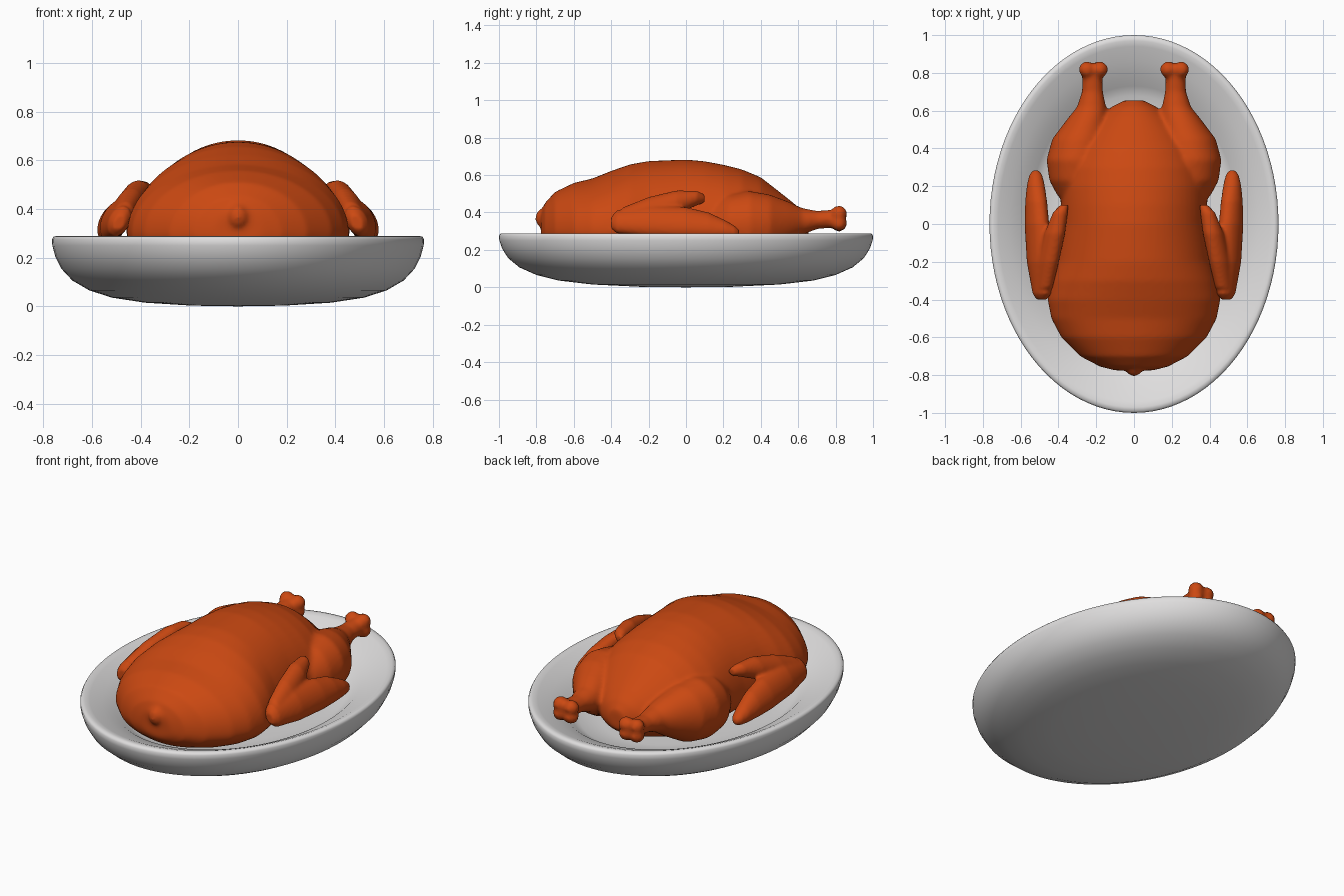
import bpy, bmesh, math
from mathutils import Matrix


def material(name, rgb):
    m = bpy.data.materials.new(name)
    m.diffuse_color = (*rgb, 1)
    return m


ROAST = material("roasted skin", (0.60, 0.066, 0.006))
CHINA = material("white china", (0.74, 0.73, 0.73))


def finish(bm, name, mat):
    bmesh.ops.recalc_face_normals(bm, faces=bm.faces)
    me = bpy.data.meshes.new(name)
    bm.to_mesh(me)
    bm.free()
    me.materials.append(mat)
    for p in me.polygons:
        p.use_smooth = True
    ob = bpy.data.objects.new(name, me)
    bpy.context.collection.objects.link(ob)
    return ob


def loft(bm, rings, tilt=0.0, side=1, n=40):
    """Skin elliptical rings along y: (y, x, z, half width, up, down)."""
    loops = []
    for y, x, z, w, up, dn in rings:
        loop = []
        for i in range(n):
            a = 2 * math.pi * i / n
            u, v = w * math.cos(a), math.sin(a)
            v *= up if v > 0 else dn
            px = x + u * math.cos(tilt) - v * math.sin(tilt)
            pz = z + u * math.sin(tilt) + v * math.cos(tilt)
            loop.append(bm.verts.new((side * px, y, pz)))
        loops.append(loop)
    for a, b in zip(loops, loops[1:]):
        for i in range(n):
            j = (i + 1) % n
            bm.faces.new((a[i], a[j], b[j], b[i]))
    bm.faces.new(loops[0])
    bm.faces.new(loops[-1])


def ball(bm, pos, r, scale=(1, 1, 1)):
    mat = Matrix.Translation(pos) @ Matrix.Diagonal((*scale, 1))
    bmesh.ops.create_icosphere(bm, subdivisions=3, radius=r, matrix=mat)


def blend(ob, voxel, rounds):
    """Fuse overlapping lumps into one smooth skin."""
    r = ob.modifiers.new("fuse", 'REMESH')
    r.mode = 'VOXEL'
    r.voxel_size = voxel
    r.use_smooth_shade = True
    s = ob.modifiers.new("soften", 'SMOOTH')
    s.factor = 0.5
    s.iterations = rounds


# Oval dish: one profile (radius fraction, height) spun around an ellipse
profile = [(0.25, 0.003), (0.5, 0.015), (0.68, 0.036), (0.80, 0.066), (0.89, 0.106),
           (0.95, 0.155), (0.982, 0.205), (0.998, 0.25), (1.0, 0.275), (0.992, 0.287),
           (0.97, 0.289), (0.94, 0.281), (0.86, 0.247), (0.78, 0.215), (0.73, 0.18),
           (0.68, 0.155), (0.55, 0.142), (0.25, 0.135)]
bm = bmesh.new()
N = 96
rows = [[bm.verts.new((0.765 * r * math.cos(2 * math.pi * i / N),
                       r * math.sin(2 * math.pi * i / N), z)) for i in range(N)]
        for r, z in profile]
for a, b in zip(rows, rows[1:]):
    for i in range(N):
        j = (i + 1) % N
        bm.faces.new((a[i], a[j], b[j], b[i]))
for row, z in ((rows[0], 0.0), (rows[-1], 0.134)):
    c = bm.verts.new((0, 0, z))
    for i in range(N):
        bm.faces.new((row[i], row[(i + 1) % N], c))
finish(bm, "oval_dish", CHINA)

# Bird body with breast, thighs, leg bones and neck stub
bm = bmesh.new()
body = [(-0.775, 0.10, 0.40, 0.25), (-0.755, 0.18, 0.45, 0.22), (-0.70, 0.285, 0.51, 0.18),
        (-0.60, 0.385, 0.558, 0.15), (-0.50, 0.438, 0.582, 0.13), (-0.40, 0.457, 0.622, 0.12),
        (-0.30, 0.442, 0.657, 0.12), (-0.20, 0.412, 0.675, 0.12), (0.0, 0.388, 0.683, 0.12),
        (0.10, 0.388, 0.674, 0.12), (0.20, 0.39, 0.655, 0.12), (0.30, 0.375, 0.63, 0.12),
        (0.40, 0.33, 0.588, 0.13), (0.50, 0.25, 0.51, 0.16), (0.57, 0.18, 0.455, 0.19),
        (0.62, 0.12, 0.41, 0.22), (0.655, 0.05, 0.36, 0.25)]
loft(bm, [(y, 0, 0.30, w, top - 0.30, 0.30 - low) for y, w, top, low in body], n=64)
ball(bm, (0, -0.765, 0.37), 0.042, (1, 1, 1.2))
leg = [(0.10, 0.28, 0.32, 0.05, 0.05), (0.15, 0.295, 0.325, 0.11, 0.12),
       (0.23, 0.30, 0.33, 0.148, 0.165), (0.34, 0.30, 0.335, 0.163, 0.18),
       (0.45, 0.285, 0.335, 0.148, 0.16), (0.55, 0.25, 0.345, 0.108, 0.112),
       (0.62, 0.225, 0.352, 0.077, 0.072), (0.70, 0.22, 0.36, 0.056, 0.049),
       (0.76, 0.22, 0.365, 0.053, 0.049), (0.81, 0.22, 0.365, 0.055, 0.05)]
for s in (1, -1):
    loft(bm, [(y, x, z, w, h, h) for y, x, z, w, h in leg], side=s)
    for x, z in ((0.25, 0.395), (0.25, 0.343), (0.18, 0.39), (0.183, 0.34)):
        ball(bm, (s * x, 0.818, z), 0.043)
blend(finish(bm, "roast_bird", ROAST), 0.013, 5)

# Folded wings: upper arm and forearm leaning against the body
forearm = [(-0.40, 0.488, 0.345, 0.025, 0.035), (-0.37, 0.488, 0.35, 0.043, 0.065),
           (-0.20, 0.502, 0.355, 0.056, 0.092), (0.0, 0.514, 0.345, 0.056, 0.09),
           (0.12, 0.518, 0.33, 0.052, 0.075), (0.21, 0.52, 0.308, 0.045, 0.052),
           (0.26, 0.52, 0.295, 0.034, 0.035), (0.285, 0.52, 0.29, 0.016, 0.016)]
upper = [(0.10, 0.37, 0.475, 0.022, 0.022), (0.06, 0.39, 0.477, 0.04, 0.038),
         (-0.05, 0.42, 0.455, 0.052, 0.066), (-0.20, 0.455, 0.412, 0.052, 0.075),
         (-0.34, 0.478, 0.37, 0.042, 0.06)]
for s, label in ((1, "right"), (-1, "left")):
    bm = bmesh.new()
    for part in (forearm, upper):
        loft(bm, [(y, x, z, w, h, h) for y, x, z, w, h in part],
             tilt=math.radians(28), side=s)
    blend(finish(bm, label + "_wing", ROAST), 0.010, 4)
